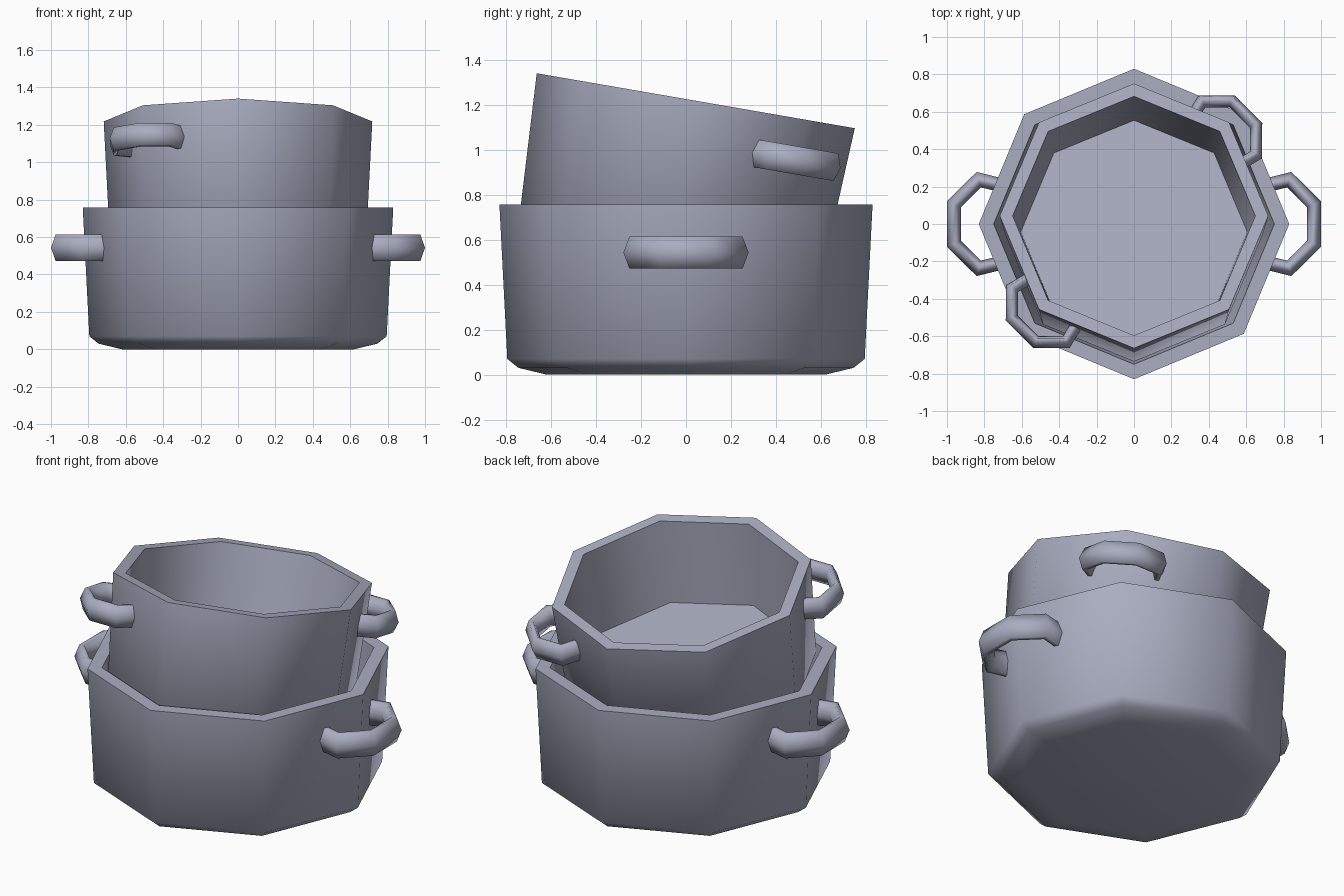
import bpy, bmesh, math
from mathutils import Vector, Matrix

if "Cube" in bpy.data.objects:
    bpy.data.objects.remove(bpy.data.objects["Cube"])

# one flat metal colour
mat = bpy.data.materials.new("blue_grey_metal")
mat.diffuse_color = (0.40, 0.42, 0.53, 1)
mat.use_nodes = True
mat.node_tree.nodes["Principled BSDF"].inputs["Base Color"].default_value = mat.diffuse_color


def finish(bm, name, matrix, angle):
    bmesh.ops.recalc_face_normals(bm, faces=bm.faces[:])
    me = bpy.data.meshes.new(name)
    bm.to_mesh(me)
    bm.free()
    me.materials.append(mat)
    ob = bpy.data.objects.new(name, me)
    bpy.context.collection.objects.link(ob)
    ob.matrix_world = matrix
    bpy.ops.object.select_all(action='DESELECT')
    bpy.context.view_layer.objects.active = ob
    ob.select_set(True)
    bpy.ops.object.shade_smooth_by_angle(angle=math.radians(angle))


def skin(bm, rings, closed):
    # quads between successive rings, plus an n-gon at each end
    for a, b in zip(rings, rings[1:]):
        n = len(a)
        for i in range(n):
            j = (i + 1) % n
            bm.faces.new((a[i], a[j], b[j], b[i]))
    if closed:
        bm.faces.new(rings[0])
        bm.faces.new(rings[-1])


def pot_body(name, matrix):
    # eight-sided shell: outside base, wall, rim, inside wall, floor
    profile = [(0.62, 0), (0.745, 0.03), (0.795, 0.07), (0.83, 0.757),
               (0.75, 0.757), (0.70, 0.175)]
    bm = bmesh.new()
    rings = [[bm.verts.new((r * math.cos(k * math.pi / 4),
                            r * math.sin(k * math.pi / 4), z))
              for k in range(8)] for r, z in profile]
    skin(bm, rings, True)
    finish(bm, name, matrix, 50)


def pot_handle(name, matrix):
    # bent loop with a tall, narrow six-sided section
    half = [(0.70, 0.205), (0.83, 0.237), (0.962, 0.106)]
    path = [Vector((x, y, 0.543)) for x, y in half]
    path += [Vector((x, -y, 0.543)) for x, y in reversed(half)]
    section = [(0.0375, 0), (0.013, 0.072), (-0.013, 0.072),
               (-0.0375, 0), (-0.013, -0.072), (0.013, -0.072)]
    bm = bmesh.new()
    rings = []
    for i, p in enumerate(path):
        d0 = (p - path[max(i - 1, 0)]).normalized()
        d1 = (path[min(i + 1, len(path) - 1)] - p).normalized()
        t = (d0 + d1).normalized()
        side = Vector((-t.y, t.x, 0))
        miter = 1 / max(t.dot(d1), t.dot(d0), 0.5)
        rings.append([bm.verts.new(p + side * u * miter + Vector((0, 0, v)))
                      for u, v in section])
    skin(bm, rings, True)
    finish(bm, name, matrix, 80)


def pot(prefix, matrix):
    pot_body(prefix + "_pot", matrix)
    pot_handle(prefix + "_handle_a", matrix)
    pot_handle(prefix + "_handle_b", matrix @ Matrix.Rotation(math.pi, 4, 'Z'))


# large pot standing on the ground
pot("lower", Matrix.Identity(4))

# smaller pot, turned and tipped, resting inside the large one
pot("upper", Matrix.Translation((0, -0.068, 0.573))
    @ Matrix.Rotation(math.radians(-9.8), 4, 'X')
    @ Matrix.Rotation(math.radians(45), 4, 'Z')
    @ Matrix.Scale(0.865, 4))
